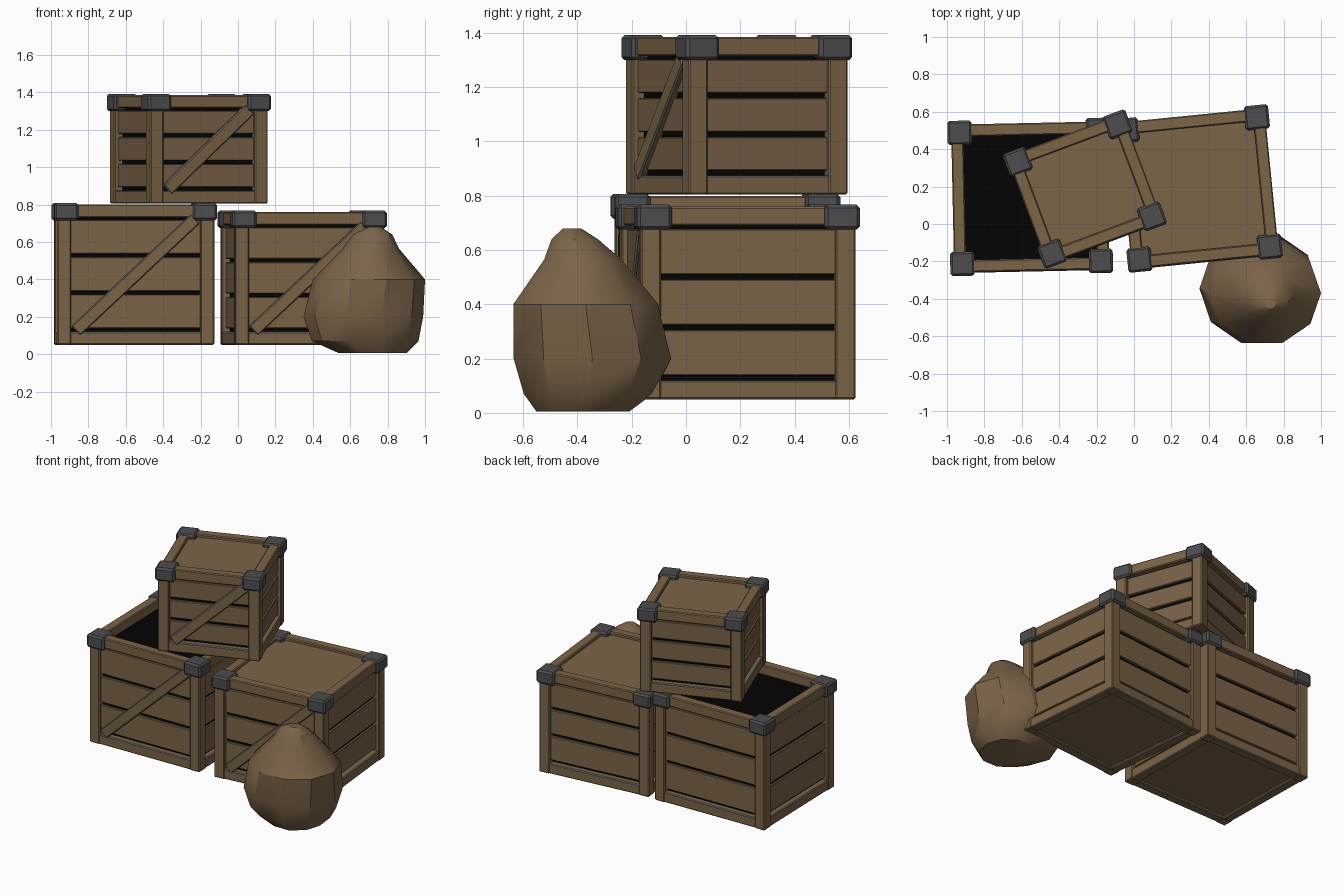
import bpy, bmesh, math
from mathutils import Matrix, Vector

if "Cube" in bpy.data.objects:
    bpy.data.objects.remove(bpy.data.objects["Cube"])


def material(name, rgb):
    m = bpy.data.materials.new(name)
    m.diffuse_color = (*rgb, 1)
    m.use_nodes = True
    m.node_tree.nodes["Principled BSDF"].inputs["Base Color"].default_value = m.diffuse_color
    return m


WOOD = material("crate wood", (0.2, 0.128, 0.064))
SLAT = material("small crate slats", (0.19, 0.117, 0.064))
SACK = material("sack cloth", (0.2, 0.127, 0.067))
IRON = material("dark iron", (0.075, 0.075, 0.08))
WORN = material("worn grey edge", (0.13, 0.13, 0.135))
DARK = material("dark interior", (0.001, 0.001, 0.001))


def add_object(name, bm, mat, place, bevel=0.0, edge=None):
    me = bpy.data.meshes.new(name)
    bmesh.ops.recalc_face_normals(bm, faces=bm.faces)
    bm.to_mesh(me)
    bm.free()
    me.materials.append(mat)
    ob = bpy.data.objects.new(name, me)
    ob.matrix_world = place
    bpy.context.collection.objects.link(ob)
    if bevel:
        b = ob.modifiers.new("bevel", 'BEVEL')
        b.width = bevel
        b.segments = 1
        if edge:  # bevel strips take their own colour
            me.materials.append(edge)
            b.material = 1
    return ob


def box(bm, centre, size, turn=Matrix.Identity(4), tilt=Matrix.Identity(4)):
    m = turn @ Matrix.Translation(Vector(centre)) @ tilt @ Matrix.Diagonal((*size, 1))
    bmesh.ops.create_cube(bm, size=1, matrix=m)


POST, RAIL_H, RAIL_T, CAP, GAP = 0.075, 0.07, 0.065, 0.13, 0.018


def crate(label, x, y, z, w, d, h, angle, slat_mat=WOOD, lid=True):
    place = Matrix.Translation((x, y, z)) @ Matrix.Rotation(math.radians(angle), 4, 'Z')
    posts, caps, tops, bases, slats, brace, core, panels = (bmesh.new() for _ in range(8))
    # corner posts and iron caps
    for sx in (-1, 1):
        for sy in (-1, 1):
            box(posts, (sx * (w - POST) / 2, sy * (d - POST) / 2, h / 2 - 0.002), (POST, POST, h - 0.004))
            off = CAP / 2 - 0.015
            box(caps, (sx * (w / 2 - off), sy * (d / 2 - off), h + 0.007 - 0.046), (CAP, CAP, 0.092))
    # rails and slats on all four sides
    for k in range(4):
        turn = Matrix.Rotation(k * math.pi / 2, 4, 'Z')
        length, half = (w, d / 2) if k % 2 == 0 else (d, w / 2)
        span = length - 2 * POST + 0.02
        for bm, zc in ((bases, RAIL_H / 2), (tops, h - RAIL_H / 2)):
            box(bm, (0, -half + 0.005 + RAIL_T / 2, zc), (span, RAIL_T, RAIL_H), turn)
        z0, z1 = RAIL_H + GAP, h - RAIL_H - GAP * 0.7
        sh = (z1 - z0 - 2 * GAP) / 3
        for i in range(3):
            box(slats, (0, -half + 0.032, z0 + sh / 2 + i * (sh + GAP)), (span, 0.02, sh), turn)
    # diagonal front brace
    dx, dz = w - 2 * POST - 0.05, h - 2 * RAIL_H - 0.01
    tilt = Matrix.Rotation(-math.atan2(dz, dx), 4, 'Y')
    box(brace, (0, -d / 2 + 0.018, h / 2), (math.hypot(dx, dz), 0.034, 0.068), tilt=tilt)
    # dark core, floor panel and lid
    top = h - RAIL_H
    box(core, (0, 0, (top + 0.03) / 2), (w - 0.09, d - 0.09, top - 0.03))
    box(panels, (0, 0, 0.028), (w - 0.11, d - 0.11, 0.025))
    if lid:
        box(panels, (0, 0, h - 0.05), (w - 0.11, d - 0.11, 0.06))
    add_object(label + "_posts", posts, WOOD, place, 0.006)
    add_object(label + "_caps", caps, IRON, place, 0.012)
    add_object(label + "_top_rails", tops, WOOD, place, 0.006)
    add_object(label + "_base_rails", bases, WOOD, place, 0.006, WORN)
    add_object(label + "_slats", slats, slat_mat, place, 0.004)
    add_object(label + "_brace", brace, WOOD, place, 0.006, WORN)
    add_object(label + "_dark_core", core, DARK, place)
    add_object(label + "_floor_and_lid" if lid else label + "_floor", panels, WOOD, place)


crate("open_crate", -0.555, 0.145, 0.05, 0.84, 0.80, 0.75, 1.2, lid=False)
crate("right_crate", 0.343, 0.19, 0.05, 0.80, 0.795, 0.71, 5.7)
crate("top_crate", -0.263, 0.187, 0.805, 0.67, 0.625, 0.58, 20.5, SLAT)

# lumpy low-poly sack: rings of z, centre x, centre y, radius x, radius y
RINGS = [(0.005, 0.72, -0.38, 0.18, 0.18), (0.07, 0.68, -0.36, 0.285, 0.25),
         (0.20, 0.67, -0.345, 0.32, 0.305), (0.40, 0.70, -0.37, 0.30, 0.28),
         (0.565, 0.71, -0.38, 0.15, 0.15), (0.64, 0.72, -0.41, 0.105, 0.09),
         (0.68, 0.73, -0.42, 0.035, 0.035)]
SIDES = 10
bm = bmesh.new()
loops = []
for z, cx, cy, rx, ry in RINGS:
    loops.append([bm.verts.new((cx + rx * math.cos(a), cy + ry * math.sin(a), z))
                  for a in (i * math.tau / SIDES for i in range(SIDES))])
for lo, hi in zip(loops, loops[1:]):
    for i in range(SIDES):
        j = (i + 1) % SIDES
        bm.faces.new((lo[i], lo[j], hi[j], hi[i]))
bm.faces.new(loops[0])
bm.faces.new(loops[-1])
sack = add_object("sack", bm, SACK, Matrix.Identity(4))
bpy.ops.object.select_all(action='DESELECT')
sack.select_set(True)
bpy.context.view_layer.objects.active = sack
bpy.ops.object.shade_smooth_by_angle(angle=math.radians(33))
